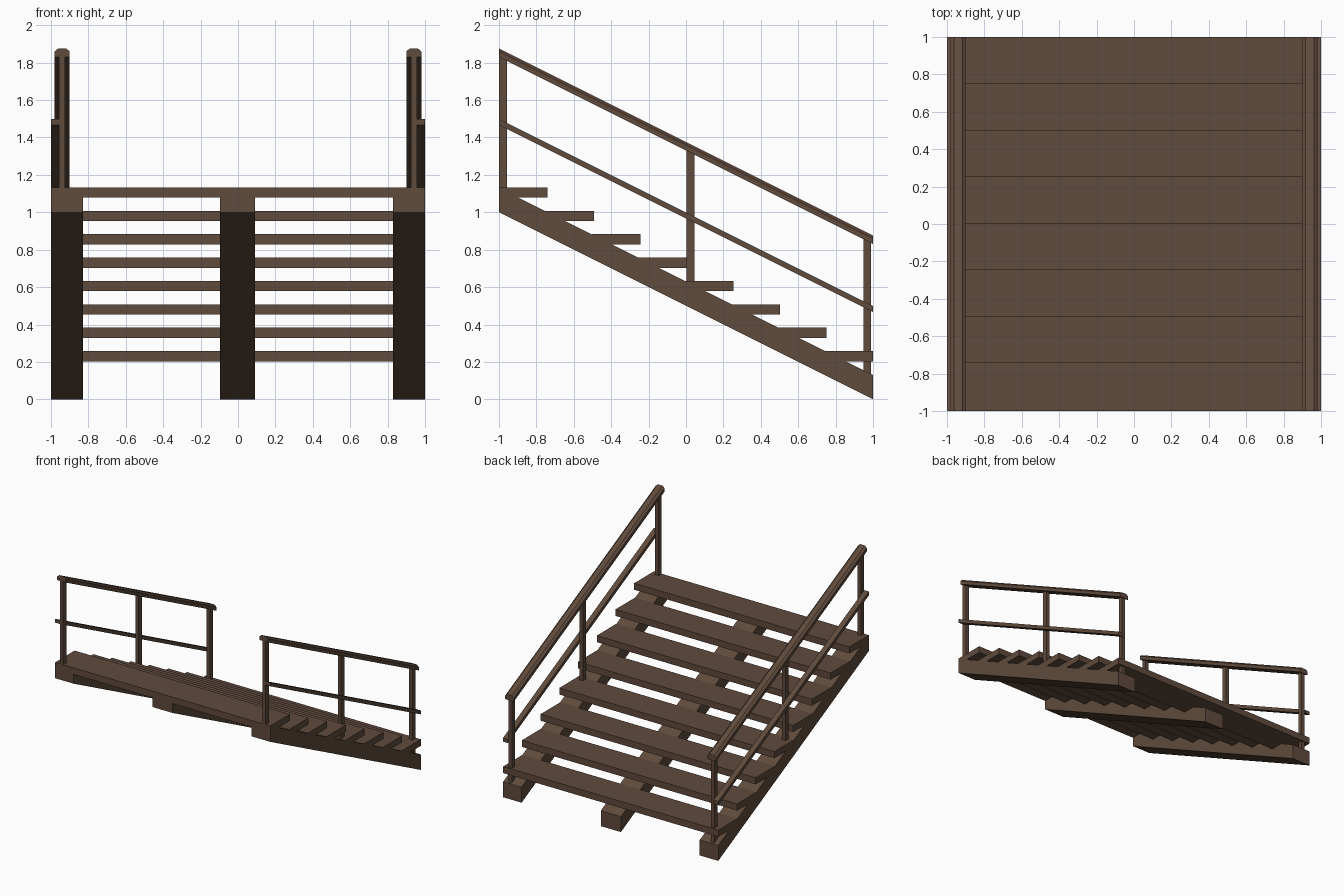
import bpy, bmesh

if "Cube" in bpy.data.objects:
    bpy.data.objects.remove(bpy.data.objects["Cube"])

# Single stained-wood colour
wood = bpy.data.materials.new("dark brown wood")
wood.diffuse_color = (0.115, 0.069, 0.045, 1)
wood.use_nodes = True
wood.node_tree.nodes["Principled BSDF"].inputs["Base Color"].default_value = wood.diffuse_color

SLOPE = -0.5  # rise per unit of y


def finish(name, bm):
    bmesh.ops.recalc_face_normals(bm, faces=bm.faces)
    mesh = bpy.data.meshes.new(name)
    bm.to_mesh(mesh)
    bm.free()
    mesh.materials.append(wood)
    obj = bpy.data.objects.new(name, mesh)
    bpy.context.collection.objects.link(obj)
    return obj


def beam(name, section, y0, y1, top_slope=SLOPE, bottom_slope=SLOPE):
    """Sweep an (x, z at y=0, is_top) section along y, with vertical ends."""
    bm = bmesh.new()
    rings = []
    for y in (y0, y1):
        rings.append([bm.verts.new((x, y, z + y * (top_slope if t else bottom_slope)))
                      for x, z, t in section])
    a, b = rings
    bm.faces.new(a)
    bm.faces.new(b)
    n = len(section)
    for i in range(n):
        j = (i + 1) % n
        bm.faces.new((a[i], a[j], b[j], b[i]))
    return finish(name, bm)


def rect(x0, x1, z0, z1):
    return [(x0, z0, False), (x1, z0, False), (x1, z1, True), (x0, z1, True)]


# Three sloping stringers
for side, x0, x1 in (("left", -1, -0.828), ("middle", -0.095, 0.092), ("right", 0.828, 1)):
    beam(side + "_stringer", rect(x0, x1, 0.5, 0.63), -1, 1)

# Eight flat treads
for i in range(8):
    y0 = -1 + i * 0.2487
    top = 1.133 - i * 0.125
    beam(f"tread_{i + 1}", rect(-1, 1, top - 0.055, top), y0, y0 + 0.259, 0, 0)

# Railings, mirrored about x = 0
for side, s in (("left", -1), ("right", 1)):
    # Handrail with chamfered top edges
    rail = [(0.9, 1.33, 0), (0.98, 1.33, 0), (0.98, 1.36, 1),
            (0.962, 1.376, 1), (0.918, 1.376, 1), (0.9, 1.36, 1)]
    beam(side + "_handrail", [(s * x, z, t) for x, z, t in rail], -1, 1)
    # Mid rail fixed to the outside of the posts
    beam(side + "_mid_rail", rect(s * 0.955, s * 1.0, 0.967, 0.999), -1, 1)
    # Posts: flat foot, head cut to the handrail slope
    for label, y0, y1, foot in (("upper", -1, -0.957, 1.1),
                                ("middle", 0.003, 0.046, 0.6),
                                ("lower", 0.95, 0.99, 0.12)):
        beam(f"{side}_{label}_post", rect(s * 0.926, s * 0.956, foot, 1.335),
             y0, y1, SLOPE, 0)
